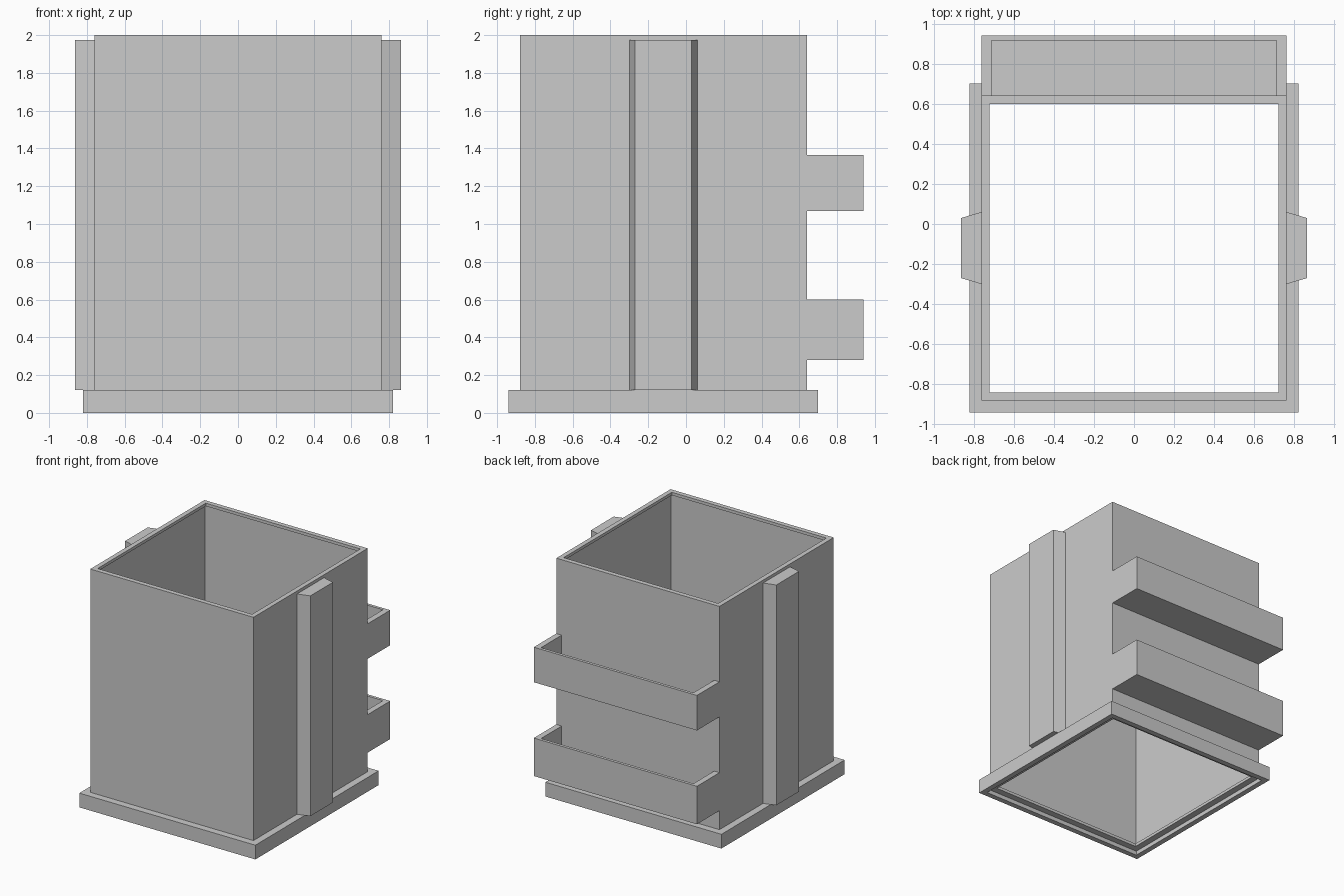
import bpy, bmesh

if "Cube" in bpy.data.objects:
    bpy.data.objects.remove(bpy.data.objects["Cube"])

CY, HALF = -0.12, 0.76   # centre and half width of the square body


def finish(name, bm):
    bmesh.ops.recalc_face_normals(bm, faces=bm.faces[:])
    me = bpy.data.meshes.new(name)
    bm.to_mesh(me)
    bm.free()
    ob = bpy.data.objects.new(name, me)
    bpy.context.collection.objects.link(ob)
    return ob


def square_ring(name, section):
    """Sweep a closed (offset, z) section round the square body outline."""
    bm = bmesh.new()
    cols = []
    for sx, sy in ((1, 1), (-1, 1), (-1, -1), (1, -1)):
        cols.append([bm.verts.new((sx * (HALF + d), CY + sy * (HALF + d), z))
                     for d, z in section])
    n = len(section)
    for i in range(4):
        a, b = cols[i], cols[(i + 1) % 4]
        for j in range(n):
            k = (j + 1) % n
            bm.faces.new((a[j], a[k], b[k], b[j]))
    return finish(name, bm)


def prism(name, pts, z0, z1):
    """Extrude a plan outline from z0 to z1."""
    bm = bmesh.new()
    face = bm.faces.new([bm.verts.new((x, y, z0)) for x, y in pts])
    top = bmesh.ops.extrude_face_region(bm, geom=[face], use_keep_orig=True)
    bmesh.ops.translate(bm, vec=(0, 0, z1 - z0),
                        verts=[g for g in top["geom"] if isinstance(g, bmesh.types.BMVert)])
    return finish(name, bm)


# Open-ended body with a thin inner lip at the top and a ledge at the bottom
square_ring("body_shell", [(0, 0.035), (0, 2), (-0.04, 2), (-0.04, 1.975),
                           (-0.01, 1.975), (-0.01, 0.06), (-0.04, 0.06), (-0.04, 0.035)])

# Foot ring, recessed underneath so the ledge sits inside it
square_ring("foot_ring", [(0.06, 0), (0.06, 0.12), (0, 0.12), (0, 0.035),
                          (0.015, 0.035), (0.015, 0)])

# Tapered vertical side ribs
for side, s in (("right", 1), ("left", -1)):
    prism(side + "_rib", [(s * 0.76, -0.30), (s * 0.863, -0.27),
                          (s * 0.863, 0.03), (s * 0.76, 0.06)], 0.12, 1.975)

# Back pockets: a floor and a U-shaped wall, open at the top
for level, z0, z1 in (("lower", 0.28, 0.60), ("upper", 1.07, 1.365)):
    prism(level + "_pocket_wall", [(-0.76, 0.64), (-0.76, 0.94), (0.76, 0.94), (0.76, 0.64),
                                   (0.71, 0.64), (0.71, 0.915), (-0.71, 0.915), (-0.71, 0.64)],
          z0, z1)
    prism(level + "_pocket_floor", [(-0.71, 0.64), (0.71, 0.64), (0.71, 0.915), (-0.71, 0.915)],
          z0, z0 + 0.025)
